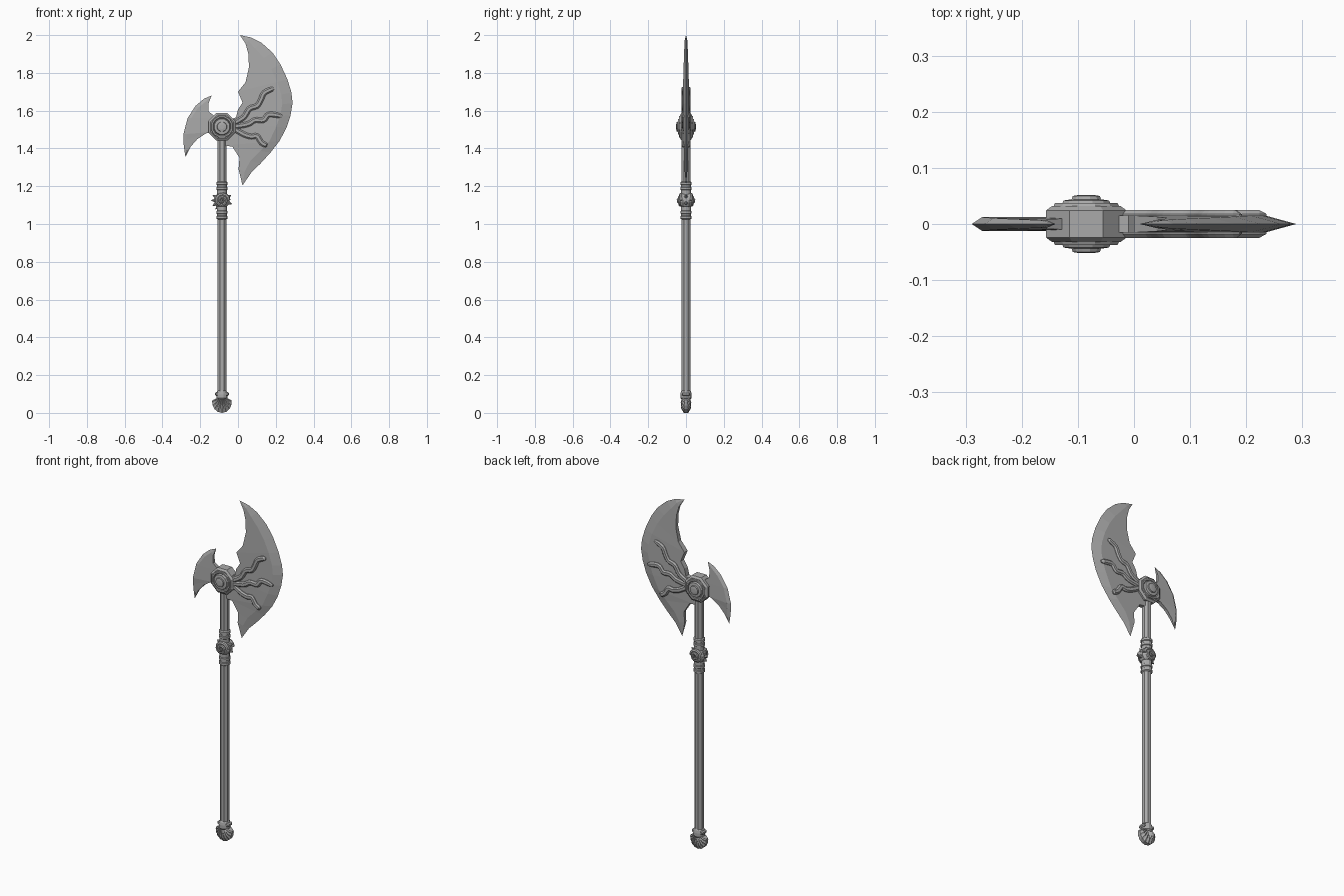
import bpy, bmesh
from math import sin, cos, pi, radians
from mathutils import Vector, Matrix

if "Cube" in bpy.data.objects:
    bpy.data.objects.remove(bpy.data.objects["Cube"])

steel = bpy.data.materials.new("grey_steel")
steel.use_nodes = True
grey = (0.4, 0.4, 0.4, 1)
steel.diffuse_color = grey
steel.node_tree.nodes["Principled BSDF"].inputs["Base Color"].default_value = grey

SHAFT_X = -0.085
HUB = Vector((SHAFT_X, 0, 1.515))
SHELL = Vector((SHAFT_X, 0, 1.125))


def loft(name, rows):
    """Skin a list of closed sections and cap the open ends."""
    bm = bmesh.new()
    loops = [[bm.verts.new(p) for p in row] for row in rows]
    for a, b in zip(loops, loops[1:]):
        for i in range(len(a)):
            j = (i + 1) % len(a)
            bm.faces.new((a[i], a[j], b[j], b[i]))
    bmesh.ops.remove_doubles(bm, verts=bm.verts, dist=0.0002)
    bmesh.ops.holes_fill(bm, edges=[e for e in bm.edges if e.is_boundary], sides=0)
    bmesh.ops.recalc_face_normals(bm, faces=bm.faces)
    mesh = bpy.data.meshes.new(name)
    bm.to_mesh(mesh)
    bm.free()
    mesh.materials.append(steel)
    obj = bpy.data.objects.new(name, mesh)
    bpy.context.collection.objects.link(obj)
    return obj


def lathe(name, profile, sides, origin, axis=(0, 0, 1)):
    """Turn (radius, height) points around an axis through origin."""
    turn = Vector((0, 0, 1)).rotation_difference(Vector(axis)).to_matrix()
    angles = [2 * pi * (i + 0.5) / sides for i in range(sides)]
    rows = [[Vector(origin) + turn @ Vector((r * cos(a), r * sin(a), h))
             for a in angles] for r, h in profile]
    return loft(name, rows)


def sharp_blade(name, inner, outer, tips, thick, bevel):
    """Flat blade with a ground outer edge, tapering to both tips."""
    rows = []
    count = len(inner)
    for k, (a, b) in enumerate(zip(inner, outer)):
        a, b = Vector((a[0], 0, a[1])), Vector((b[0], 0, b[1]))
        span = (b - a).length
        ridge = b + (a - b) * min(bevel / span, 0.5)
        end = min(k + 1, count - k) / 5
        y = Vector((0, thick * min(1, 0.35 + 0.65 * end), 0))
        rows.append([a + y, ridge + y, b, ridge - y, a - y])
    first, last = [[Vector((x, 0, z))] * 5 for x, z in tips]
    return loft(name, [first] + rows + [last])


def smooth_path(points, steps=4):
    """Catmull-Rom curve through the points."""
    p = [points[0]] + points + [points[-1]]
    path = []
    for a, b, c, d in zip(p, p[1:], p[2:], p[3:]):
        for s in range(steps):
            t = s / steps
            path.append(b + (c - a) * t / 2
                        + (a * 2 - b * 5 + c * 4 - d) * t * t / 2
                        + (b * 3 - a - c * 3 + d) * t ** 3 / 2)
    return path + [points[-1]]


def sweep(name, path, radii, section):
    """Carry a (side, depth) section along a path in the upright plane."""
    rows = []
    for i, p in enumerate(path):
        run = path[min(i + 1, len(path) - 1)] - path[max(i - 1, 0)]
        side = Vector((-run.z, 0, run.x)).normalized()
        rows.append([p + side * u * radii[i] + Vector((0, v, 0)) for u, v in section(radii[i])])
    return loft(name, rows)


# Shaft
lathe("shaft", [(0.025, 0.09), (0.025, 1.46)], 8, (SHAFT_X, 0, 0))

# Grip rings around the shell ornament
for k, z in enumerate((1.035, 1.062, 1.188, 1.215)):
    lathe(f"grip_ring_{k}", [(0.024, -0.011), (0.031, -0.006), (0.031, 0.006), (0.024, 0.011)],
          12, (SHAFT_X, 0, z))
lathe("grip_sleeve", [(0.027, 1.03), (0.027, 1.22)], 12, (SHAFT_X, 0, 0))

# Main blade
sharp_blade(
    "main_blade",
    [(0.04, 1.955), (0.055, 1.9), (0.058, 1.83), (0.04, 1.75), (0, 1.7), (0.024, 1.643),
     (0, 1.606), (-0.01, 1.565), (-0.077, 1.54), (-0.077, 1.415), (-0.03, 1.41),
     (0.008, 1.35), (0.003, 1.29)],
    [(0.07, 1.987), (0.124, 1.96), (0.183, 1.907), (0.225, 1.845), (0.262, 1.765), (0.283, 1.696),
     (0.289, 1.64), (0.278, 1.574), (0.257, 1.51), (0.22, 1.44), (0.172, 1.378),
     (0.119, 1.32), (0.07, 1.272)],
    [(0.01, 2), (0.024, 1.204)], 0.015, 0.055)

# Rear spike
sharp_blade(
    "rear_spike",
    [(-0.155, 1.64), (-0.155, 1.595), (-0.11, 1.56), (-0.11, 1.49), (-0.17, 1.48),
     (-0.215, 1.45), (-0.25, 1.41)],
    [(-0.18, 1.663), (-0.225, 1.625), (-0.267, 1.56), (-0.289, 1.475), (-0.289, 1.44),
     (-0.286, 1.405), (-0.282, 1.38)],
    [(-0.14, 1.68), (-0.278, 1.355)], 0.014, 0.018)

# Hub with a raised boss on each face
lathe("hub", [(0.066, -0.032), (0.078, -0.024), (0.078, 0.024), (0.066, 0.032)], 8, HUB, (0, 1, 0))
for side, y in (("front", -1), ("back", 1)):
    lathe(f"hub_boss_{side}", [(0.062, 0.028), (0.058, 0.037), (0.05, 0.037), (0.046, 0.033),
                               (0.042, 0.042), (0.027, 0.044), (0.025, 0.05), (0.012, 0.052)],
          12, HUB, (0, y, 0))


# Three wavy tendrils raised on both faces of the blade
def tendril_section(r):
    d = 0.025 if r > 0.008 else 0.018
    return [(1, -0.018), (0.5, -d), (-0.5, -d), (-1, -0.018),
            (-1, 0.018), (-0.5, d), (0.5, d), (1, 0.018)]


tendrils = {
    "upper": [(-0.03, 1.53), (0.03, 1.565), (0.06, 1.61), (0.1, 1.625), (0.12, 1.655),
              (0.14, 1.695), (0.19, 1.718)],
    "middle": [(-0.03, 1.515), (0.05, 1.528), (0.09, 1.55), (0.135, 1.55), (0.165, 1.58),
               (0.235, 1.57)],
    "lower": [(-0.03, 1.51), (0.03, 1.475), (0.07, 1.463), (0.1, 1.465), (0.125, 1.43),
              (0.155, 1.415)],
}
for label, points in tendrils.items():
    path = smooth_path([Vector((x, 0, z)) for x, z in points])
    radii = [0.0145] * (len(path) - 2) + [0.012, 0.006]
    sweep(f"{label}_tendril", path, radii, tendril_section)

# Sea-snail ornament: body, a coil on each face, spikes round the rim
lathe("snail_body", [(0.03, -0.03), (0.042, -0.015), (0.042, 0.015), (0.03, 0.03)],
      12, SHELL, (0, 1, 0))


def round_section(r):
    return [(cos(k * pi / 4), r * sin(k * pi / 4)) for k in range(8)]


TURNS = 30
for side, y in (("front", -1), ("back", 1)):
    path, radii = [], []
    for k in range(TURNS + 1):
        t = k / TURNS
        a, r = 4.4 * pi * t, 0.034 * (1 - 0.9 * t)
        path.append(SHELL + Vector((r * cos(a), y * (0.022 + 0.022 * t), r * sin(a))))
        radii.append(0.012 - 0.006 * t)
    sweep(f"snail_coil_{side}", path, radii, round_section)
for k, angle in enumerate((-20, 30, 150, 180, 210, 235)):
    out = Vector((cos(radians(angle)), 0, sin(radians(angle))))
    lathe(f"snail_spike_{k}", [(0.012, 0), (0.007, 0.012), (0, 0.022)], 6, SHELL + out * 0.036, out)

# Scallop-shell pommel: ribbed fan spreading down from the collar
rows = []
RIBS = 18
profile = [(0.1, 0.02), (0.4, 0.028), (0.75, 0.025), (1, 0.012)]
for k in range(RIBS + 1):
    a = radians(-66 + 132 * k / RIBS)
    rib = 1 if k % 2 else 0.82
    length = (0.05 + 0.04 * cos(a) ** 2) * (0.9 + 0.1 * rib)
    edge = 0.55 + 0.45 * cos(a)
    half = [(s * length, y * rib * edge) for s, y in profile]
    loop = half + [(s, -y) for s, y in reversed(half)]
    rows.append([Vector((SHAFT_X + s * sin(a), y, 0.09 - s * cos(a))) for s, y in loop])
loft("pommel_shell", rows)
lathe("pommel_collar", [(0.024, 0.07), (0.031, 0.078), (0.031, 0.098), (0.028, 0.112), (0.024, 0.118)],
      12, (SHAFT_X, 0, 0))
for label, x in (("right", -0.026), ("left", 0.026)):
    lathe(f"pommel_knob_{label}", [(0.006, -0.022), (0.012, -0.014), (0.012, 0.014), (0.006, 0.022)],
          8, (SHAFT_X + x, 0, 0.1), (0, 1, 0))
